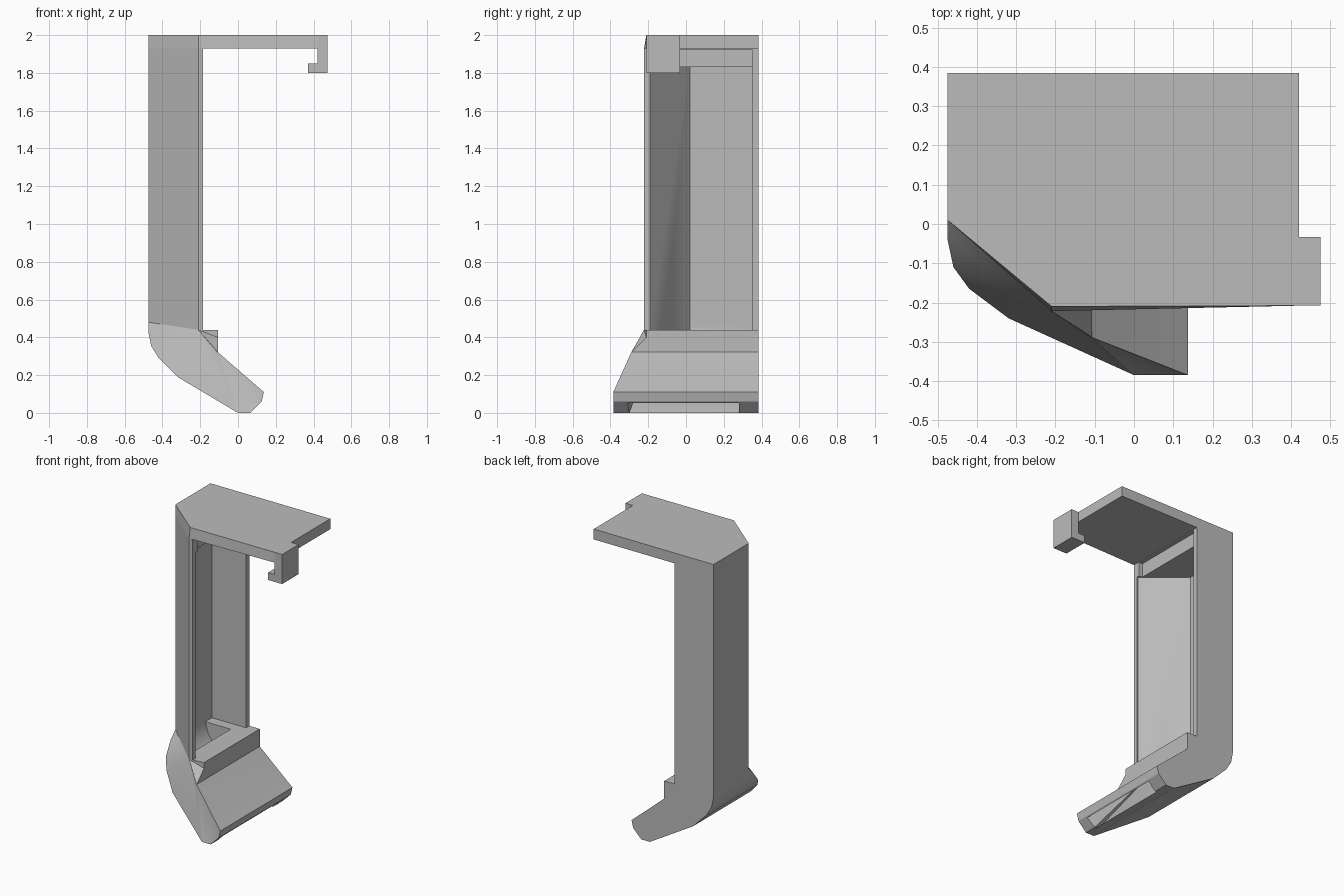
import bpy
import bmesh
import math

default_cube = bpy.data.objects.get("Cube")
if default_cube:
    bpy.data.objects.remove(default_cube, do_unlink=True)

grey = bpy.data.materials.new("matte_grey")
grey.use_nodes = True
grey.diffuse_color = (0.5, 0.5, 0.5, 1)
grey.node_tree.nodes["Principled BSDF"].inputs["Base Color"].default_value = grey.diffuse_color


def loft(name, start, end, fans=None):
    """Solid between two matching outlines; caps are triangle fans."""
    count = len(start)
    fans = fans or [list(range(count))]
    bm = bmesh.new()
    loops = [[bm.verts.new(p) for p in outline] for outline in (start, end)]
    for i in range(count):
        j = (i + 1) % count
        bm.faces.new((loops[0][i], loops[0][j], loops[1][j], loops[1][i]))
    for loop, flip in zip(loops, (True, False)):
        for fan in fans:
            for b, c in zip(fan[1:], fan[2:]):
                tri = [loop[fan[0]], loop[b], loop[c]]
                bm.faces.new(tri[::-1] if flip else tri)
    bmesh.ops.recalc_face_normals(bm, faces=bm.faces)
    mesh = bpy.data.meshes.new(name)
    bm.to_mesh(mesh)
    bm.free()
    mesh.materials.append(grey)
    obj = bpy.data.objects.new(name, mesh)
    bpy.context.collection.objects.link(obj)
    return obj


def side_solid(name, points, back, fans=None):
    """Side profile of (x, z, front y) carried back to the rear plane."""
    front = [(x, y, z) for x, z, y in points]
    rear = [(x, back, z) for x, z, y in points]
    return loft(name, front, rear, fans)


def plan_solid(name, plan, low, high):
    """Plan outline raised between two heights."""
    return loft(name, [(x, y, low) for x, y in plan], [(x, y, high) for x, y in plan])


def combine(target, tool, operation):
    """Apply one boolean and drop its tool object."""
    tool.hide_render = True
    mod = target.modifiers.new(tool.name, 'BOOLEAN')
    mod.operation = operation
    mod.solver = 'EXACT'
    mod.object = tool
    bpy.context.view_layer.objects.active = target
    bpy.ops.object.modifier_apply(modifier=mod.name)
    bpy.data.objects.remove(tool, do_unlink=True)


LEFT, BACK, INNER, STEP = -0.475, 0.385, -0.185, 0.44

# Flared foot with a bent outer side
foot = side_solid("bracket_body", [
    (-0.21, STEP, -0.222), (LEFT, 0.48, 0.01), (LEFT, 0.43, -0.04),
    (-0.46, 0.355, -0.11), (-0.42, 0.29, -0.165), (-0.32, 0.19, -0.24),
    (0, 0, -BACK), (0.065, 0, -BACK), (0.125, 0.06, -BACK),
    (0.137, 0.11, -BACK), (-0.105, 0.32, -0.29)],
    BACK, [[0, 1, 2, 3, 4, 5, 6, 10], [10, 6, 7, 8, 9]])

# Ledge on top of the foot
ledge = side_solid("ledge", [
    (-0.21, STEP, -0.222), (-0.2, 0.3, -0.2), (-0.107, 0.3, -0.28),
    (-0.107, 0.32, -0.29), (-0.107, 0.4, -0.21), (-0.107, STEP, -0.21)], BACK)

# Upright with a slanted front corner
plan = [(LEFT, BACK), (LEFT, 0.01), (-0.21, -0.222), (INNER, -0.222), (INNER, BACK)]
upright = loft("upright",
               [(x, y, 0.46 if x == LEFT else 0.43) for x, y in plan],
               [(x, y, 1.93) for x, y in plan])

combine(foot, upright, 'UNION')
combine(foot, ledge, 'UNION')

# Recess in the upright, and the shallow set-back above it
recess = plan_solid("recess_cutter", [
    (-0.44, 0.35), (-0.44, 0.02), (-0.19, -0.19), (-0.1, -0.19), (-0.1, 0.35)],
    STEP, 1.83)
set_back = plan_solid("set_back_cutter", [
    (-0.21, 0.35), (-0.21, -0.17), (-0.1, -0.17), (-0.1, 0.35)], 1.8, 1.925)

# Channel running down through the foot to its tip
channel = side_solid("channel_cutter", [
    (-0.27, 0.46, -0.11), (-0.44, 0.46, 0.03), (-0.44, STEP, 0.02),
    (-0.42, 0.37, -0.06), (-0.385, 0.315, -0.11), (-0.3, 0.225, -0.18),
    (0, 0.045, -0.31), (0.08, -0.02, -0.31), (0.12, 0.05, -0.31)], 0.28)

for cutter in (recess, set_back, channel):
    combine(foot, cutter, 'DIFFERENCE')

# Top plate, its front edge leaning slightly outward at the bottom
top_plan = [(LEFT, BACK), (LEFT, 0.01), (-0.21, -0.21), (0.42, -0.208), (0.42, BACK)]
plate = loft("top_plate",
             [(x, -0.222 if x == -0.21 else y, 1.93) for x, y in top_plan],
             [(x, y, 2) for x, y in top_plan])

# Hook with an inward lip at the plate's front end
hook_profile = [(0.42, 2), (0.42, 1.85), (0.37, 1.85), (0.37, 1.8), (0.475, 1.8), (0.475, 2)]
hook = side_solid("hook", [(x, z, -0.208) for x, z in hook_profile], -0.033,
                  [[1, 2, 3, 4], [1, 4, 5, 0]])

# Smooth only the gentle bends
for obj in bpy.context.selected_objects:
    obj.select_set(False)
foot.select_set(True)
bpy.context.view_layer.objects.active = foot
bpy.ops.object.shade_smooth_by_angle(angle=math.radians(25))
